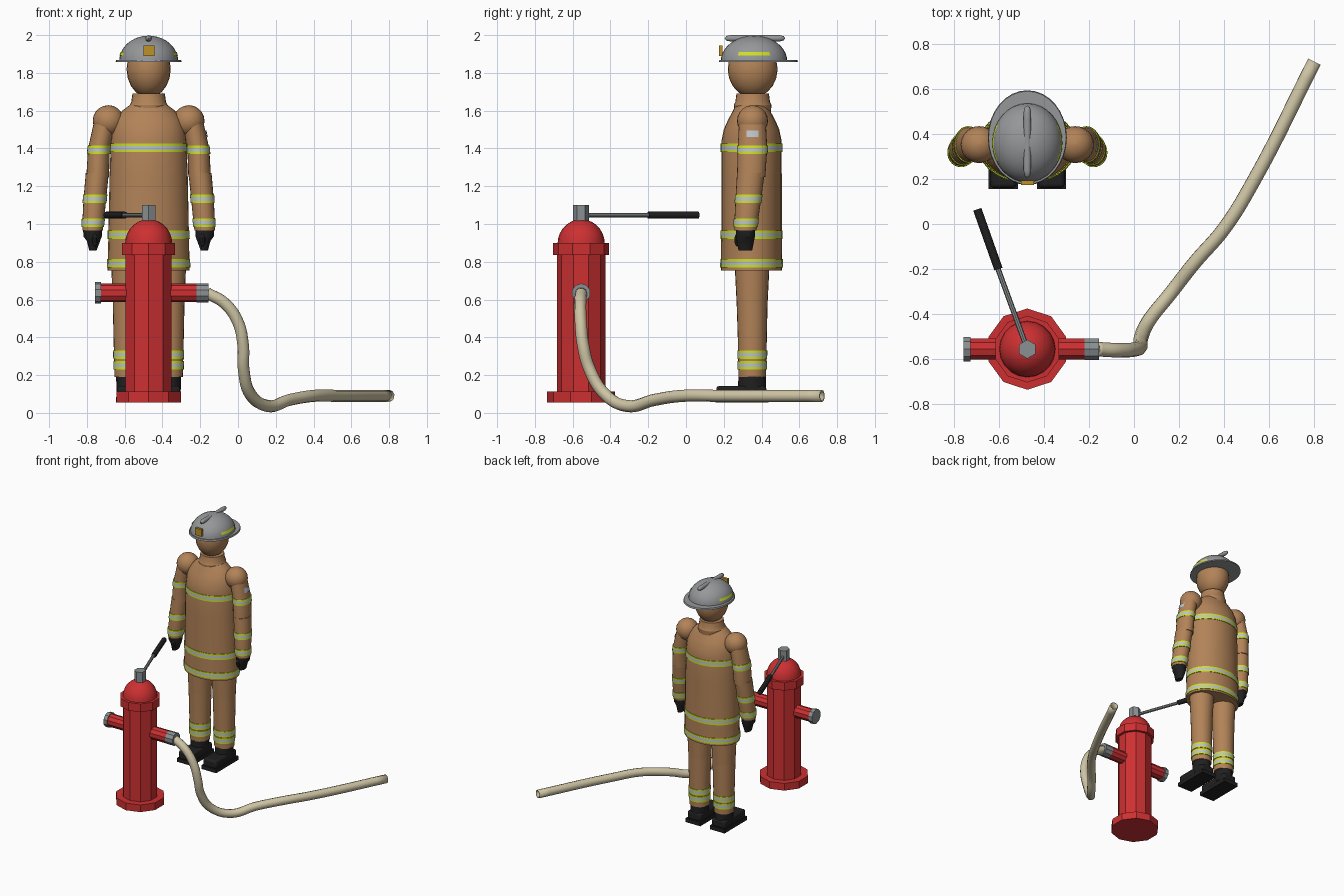
import bpy, bmesh, math
from mathutils import Vector

cube = bpy.data.objects.get("Cube")
if cube:
    bpy.data.objects.remove(cube, do_unlink=True)


def material(name, *srgb):
    m = bpy.data.materials.new(name)
    m.use_nodes = True
    col = [((c / 255 + 0.055) / 1.055) ** 2.4 for c in srgb] + [1]
    m.diffuse_color = col
    m.node_tree.nodes["Principled BSDF"].inputs["Base Color"].default_value = col
    return m


TAN = material("tan_cloth", 178, 131, 88)
RED = material("hydrant_red", 205, 48, 50)
GREY = material("helmet_grey", 150, 151, 153)
STEEL = material("steel", 138, 144, 146)
HOSE = material("hose_canvas", 206, 196, 164)
BLACK = material("black_rubber", 32, 32, 33)
LIME = material("reflective_lime", 205, 225, 40)
SILVER = material("reflective_silver", 188, 196, 202)
GOLD = material("badge_gold", 190, 145, 40)

CX, CY = -0.473, 0.35     # figure axis
HY = -0.555               # hydrant axis


def finish(name, bm, mats, angle=32):
    me = bpy.data.meshes.new(name)
    bm.to_mesh(me)
    bm.free()
    for m in mats:
        me.materials.append(m)
    ob = bpy.data.objects.new(name, me)
    bpy.context.collection.objects.link(ob)
    bpy.ops.object.select_all(action="DESELECT")
    ob.select_set(True)
    bpy.context.view_layer.objects.active = ob
    bpy.ops.object.shade_smooth_by_angle(angle=math.radians(angle))
    return ob


def loft(name, rings, mats, n=24, start=90, sweep=360, caps=True):
    """Skin horizontal ellipses (x, y, z, rx, ry); one material per level if several."""
    bm = bmesh.new()
    full = sweep == 360
    count = n if full else n + 1
    rows = []
    for x, y, z, rx, ry in sorted(rings, key=lambda r: r[2]):
        row = []
        for k in range(count):
            a = math.radians(start + sweep * k / n)
            row.append(bm.verts.new((x + rx * math.cos(a), y + ry * math.sin(a), z)))
        rows.append(row)
    for i, (lo, hi) in enumerate(zip(rows, rows[1:])):
        for k in range(n):
            j = (k + 1) % count
            f = bm.faces.new((lo[k], lo[j], hi[j], hi[k]))
            f.material_index = i % len(mats)
    if caps and full:
        bm.faces.new(rows[0][::-1])
        bm.faces.new(rows[-1])
    return finish(name, bm, mats)


def ball(name, c, r, mat, low=-90, n=24, steps=10):
    rings = []
    for i in range(steps + 1):
        a = math.radians(low + (89 - low) * i / steps)
        w = max(math.cos(a), 0.01)
        rings.append((c[0], c[1], c[2] + r[2] * math.sin(a), r[0] * w, r[1] * w))
    return loft(name, rings, [mat], n)


def rod(name, p, q, r, mat, n=10):
    p, q = Vector(p), Vector(q)
    bm = bmesh.new()
    bmesh.ops.create_cone(bm, cap_ends=True, segments=n, radius1=r, radius2=r, depth=(q - p).length)
    ob = finish(name, bm, [mat])
    ob.location = (p + q) / 2
    ob.rotation_euler = (q - p).to_track_quat("Z", "Y").to_euler()
    return ob


def box(name, c, size, mat, bevel=0):
    bm = bmesh.new()
    bmesh.ops.create_cube(bm, size=1)
    for v in bm.verts:
        v.co = Vector(c) + Vector(a * b for a, b in zip(v.co, size))
    ob = finish(name, bm, [mat])
    if bevel:
        mod = ob.modifiers.new("rounded_edges", "BEVEL")
        mod.width, mod.segments = bevel, 2
    return ob


def sample(rings, z, grow=0.004):
    rs = sorted(rings, key=lambda r: r[2])
    for a, b in zip(rs, rs[1:]):
        if a[2] <= z <= b[2]:
            t = (z - a[2]) / (b[2] - a[2])
            x, y, _, rx, ry = (u + (v - u) * t for u, v in zip(a, b))
            return (x, y, z, rx + grow, ry + grow)


def band(name, rings, z, h=0.045):
    """Reflective stripe: lime, silver, lime."""
    levels = [sample(rings, z + h * t) for t in (0, 0.28, 0.72, 1)]
    loft(name, levels, [LIME, SILVER, LIME], 28)


# Coat, collar and head
coat = [(CX, CY - 0.003, z, rx, ry) for z, rx, ry in (
    (0.755, 0.217, 0.162), (1.0, 0.212, 0.16), (1.25, 0.207, 0.16), (1.44, 0.2, 0.159),
    (1.5, 0.194, 0.147), (1.55, 0.178, 0.125), (1.6, 0.14, 0.098), (1.63, 0.1, 0.085))]
loft("coat", coat, [TAN], 28)
for i, z in enumerate((0.77, 0.92, 1.38)):
    band(f"coat_band_{i}", coat, z)
loft("collar", [(CX, CY + 0.003, z, r, r) for z, r in (
    (1.58, 0.095), (1.63, 0.1), (1.645, 0.092), (1.69, 0.086))], [TAN])
ball("head", (CX, CY + 0.003, 1.82), (0.117, 0.132, 0.15), TAN)

# Helmet
DOME = Vector((CX, 0.36, 1.862))
ball("helmet_dome", DOME, (0.156, 0.176, 0.135), GREY, low=0, n=32)
loft("helmet_brim", [(CX, 0.383, 1.857, 0.175, 0.21), (CX, 0.383, 1.869, 0.172, 0.206)], [GREY], 32)
ridge = ball("helmet_ridge", (0, 0, 0), (0.017, 0.017, 0.16), GREY, n=12)
for v in ridge.data.vertices:      # square off the ellipsoid into a long capsule
    t = v.co.z / 0.16
    w = math.sqrt(max(1 - t * t, 0.0004))
    k = min(1, w * 2.2) / w
    v.co.x, v.co.y = v.co.x * k, v.co.y * k
ridge.rotation_euler.x = math.pi / 2
ridge.location = (CX, 0.365, 1.983)
box("helmet_badge", (CX + 0.001, 0.184, 1.918), (0.058, 0.02, 0.055), GOLD)
for side, a in (("left", 0), ("right", 180)):
    rings = []
    for z in (1.893, 1.911):
        w = math.sqrt(1 - ((z - DOME.z) / 0.135) ** 2)
        rings.append((CX, DOME.y, z, 0.156 * w + 0.003, 0.176 * w + 0.003))
    loft(f"helmet_strip_{side}", rings, [LIME], 10, a - 29, 58)

# Arms and legs, mirrored across the figure axis
for side, s in (("left", 1), ("right", -1)):
    def limb(*rows):
        return [(CX + s * off, *rest) for off, *rest in rows]

    ball(f"{side}_shoulder", (CX + s * 0.213, 0.352, 1.546), (0.083, 0.082, 0.083), TAN)
    upper = limb((0.27, 0.345, 1.25, 0.06, 0.075), (0.263, 0.352, 1.4, 0.058, 0.078),
                 (0.225, 0.352, 1.56, 0.06, 0.07))
    fore = limb((0.297, 0.315, 0.965, 0.054, 0.058), (0.294, 0.318, 1.01, 0.057, 0.062),
                (0.285, 0.33, 1.13, 0.06, 0.068), (0.272, 0.343, 1.27, 0.061, 0.073))
    loft(f"{side}_upper_sleeve", upper, [TAN])
    loft(f"{side}_forearm_sleeve", fore, [TAN])
    band(f"{side}_upper_sleeve_band", upper, 1.37)
    band(f"{side}_forearm_band", fore, 1.11)
    band(f"{side}_cuff_band", fore, 0.985)
    glove = limb((0.295, 0.314, 0.86, 0.02, 0.036), (0.292, 0.314, 0.91, 0.036, 0.046),
                 (0.297, 0.315, 0.935, 0.05, 0.05), (0.297, 0.315, 0.975, 0.051, 0.052))
    loft(f"{side}_glove", glove, [BLACK], 14)
    ball(f"{side}_thumb", (CX + s * 0.285, 0.272, 0.915), (0.016, 0.016, 0.035), BLACK, n=10)

    thigh = limb((0.106, 0.35, 0.56, 0.083, 0.081), (0.105, 0.35, 0.8, 0.094, 0.093))
    shin = limb((0.107, 0.351, 0.19, 0.074, 0.073), (0.107, 0.351, 0.4, 0.079, 0.077),
                (0.106, 0.35, 0.585, 0.084, 0.082))
    loft(f"{side}_thigh", thigh, [TAN])
    loft(f"{side}_shin", shin, [TAN])
    band(f"{side}_shin_band", shin, 0.285)
    band(f"{side}_ankle_band", shin, 0.23)
    fx = CX + s * 0.107
    box(f"{side}_sole", (fx, 0.296, 0.07), (0.13, 0.282, 0.03), BLACK)
    box(f"{side}_boot_foot", (fx, 0.293, 0.11), (0.118, 0.265, 0.066), BLACK, 0.015)
    loft(f"{side}_boot_shaft", [(fx, 0.35, 0.1, 0.062, 0.076), (fx, 0.35, 0.205, 0.066, 0.072)],
         [BLACK], 16)
    if s > 0:
        loft("sleeve_patch", [sample(upper, 1.46, 0.006), sample(upper, 1.495, 0.006)],
             [SILVER], 6, -23, 46)

# Hydrant
for name, r, z0, z1 in (("hydrant_base", 0.18, 0.055, 0.112), ("hydrant_barrel", 0.128, 0.11, 0.84),
                        ("hydrant_collar", 0.148, 0.835, 0.9)):
    loft(name, [(CX, HY, z, r, r) for z in (z0, z1)], [RED], 10)
ball("hydrant_dome", (CX, HY, 0.895), (0.125, 0.125, 0.13), RED, low=0, n=20, steps=7)
loft("hydrant_nut", [(CX, HY, z, 0.042, 0.042) for z in (1.01, 1.1)], [STEEL], 6)
OZ = 0.635
rod("outlet_pipe", (-0.735, HY, OZ), (-0.21, HY, OZ), 0.049, RED)
rod("outlet_cap", (-0.757, HY, OZ), (-0.726, HY, OZ), 0.057, STEEL)
rod("hose_coupling", (-0.22, HY, OZ), (-0.155, HY, OZ), 0.05, STEEL)

# Wrench handle
rod("wrench_rod", (CX, HY, 1.047), (-0.61, -0.18, 1.047), 0.012, STEEL, 8)
rod("wrench_grip", (-0.601, -0.2, 1.047), (-0.695, 0.065, 1.047), 0.019, BLACK, 12)

# Hose swept along a curve
path = ((-0.165, HY, 0.635), (-0.07, -0.56, 0.58), (0, -0.557, 0.48), (0.027, -0.545, 0.36),
        (0.03, -0.51, 0.23), (0.065, -0.43, 0.1), (0.16, -0.31, 0.036), (0.27, -0.17, 0.068),
        (0.4, -0.02, 0.09), (0.53, 0.19, 0.09), (0.8, 0.72, 0.09))
curve = bpy.data.curves.new("hose", "CURVE")
curve.dimensions = "3D"
curve.bevel_depth = 0.032
curve.bevel_resolution = 3
curve.resolution_u = 8
spline = curve.splines.new("BEZIER")
spline.bezier_points.add(len(path) - 1)
for bp, co in zip(spline.bezier_points, path):
    bp.co = co
    bp.handle_left_type = bp.handle_right_type = "AUTO"
curve.materials.append(HOSE)
hose = bpy.data.objects.new("hose", curve)
bpy.context.collection.objects.link(hose)
bpy.ops.object.select_all(action="DESELECT")
hose.select_set(True)
bpy.context.view_layer.objects.active = hose
bpy.ops.object.convert(target="MESH")
bpy.ops.object.shade_smooth_by_angle(angle=math.radians(40))
wall = bpy.context.object.modifiers.new("wall", "SOLIDIFY")
wall.thickness = 0.008
